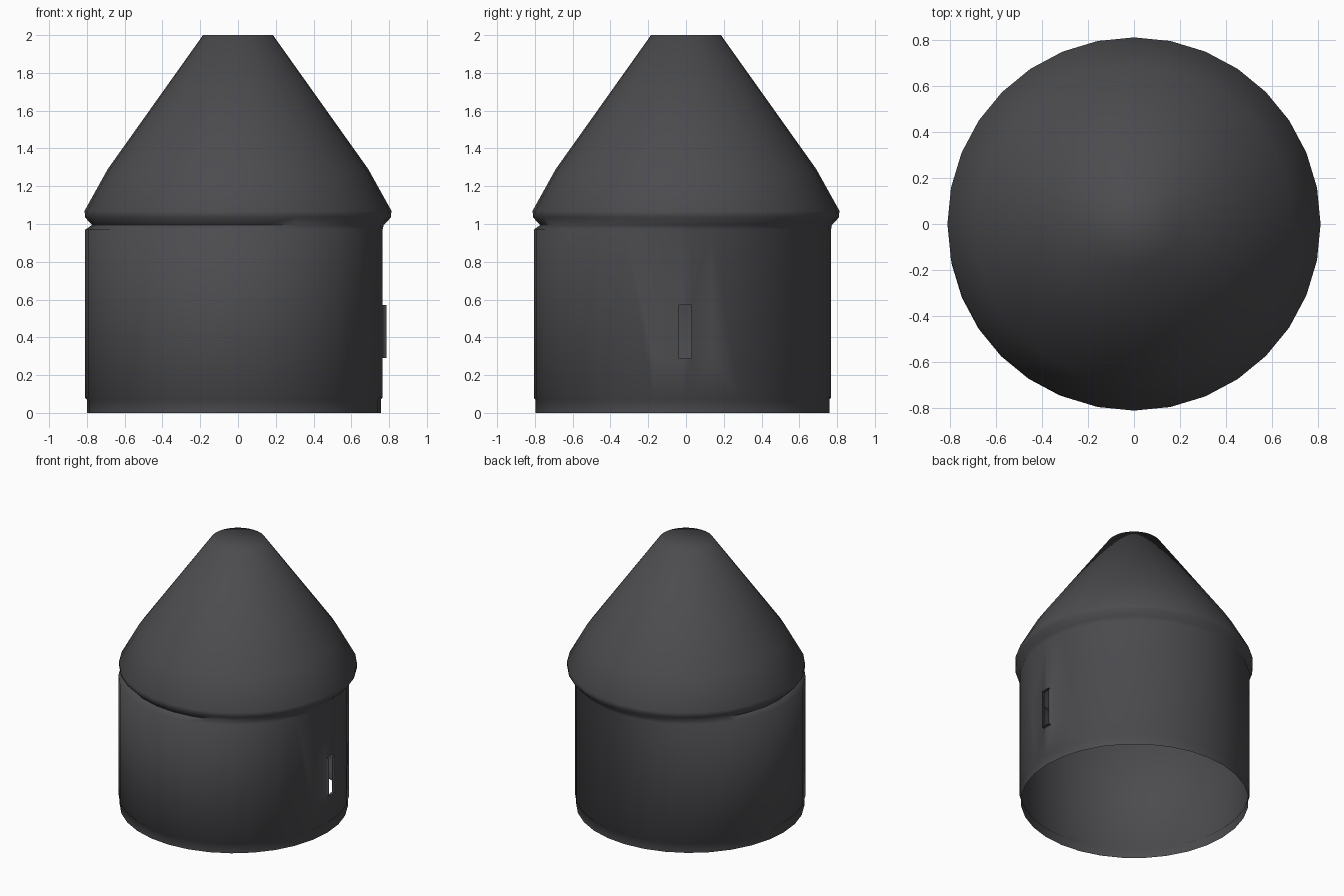
import bpy, bmesh, math
from mathutils import Vector

if "Cube" in bpy.data.objects:
    bpy.data.objects.remove(bpy.data.objects["Cube"])

mat = bpy.data.materials.new("dark grey")
mat.diffuse_color = (0.072, 0.072, 0.079, 1)
mat.use_nodes = True
mat.node_tree.nodes["Principled BSDF"].inputs["Base Color"].default_value = mat.diffuse_color
SIDES = 32
WALL = (-0.022, -0.019)   # wall axis, slightly off the roof axis
ROOF = (0, 0)

# (centre, radius, height) of each ring of the thin shell, open underneath
profile = [(WALL, 0.778, 0), (WALL, 0.778, 0.07), (WALL, 0.787, 0.08), (WALL, 0.787, 0.97),
           (ROOF, 0.772, 0.995), (ROOF, 0.81, 1.035), (ROOF, 0.812, 1.07),
           (ROOF, 0.69, 1.29), (ROOF, 0.185, 2.0)]

bm = bmesh.new()
rings = []
for (cx, cy), r, z in profile:
    rings.append([bm.verts.new((cx + r * math.cos(2 * math.pi * i / SIDES),
                                cy + r * math.sin(2 * math.pi * i / SIDES), z))
                  for i in range(SIDES)])
for a, b in zip(rings, rings[1:]):
    for i in range(SIDES):
        j = (i + 1) % SIDES
        bm.faces.new((a[i], a[j], b[j], b[i]))
bm.faces.new(rings[-1])   # flat tip

# Slot through the right side of the wall
Y0, Y1, Z0, Z1 = -0.04, 0.03, 0.29, 0.57


def near_slot():
    bm.normal_update()
    out = []
    for f in bm.faces:
        c = f.calc_center_median()
        if c.x > 0.72 and abs(c.y) < 0.15 and 0.08 < c.z < 0.97:
            out.append(f)
    return out


for co, no in (((0, Y0, 0), (0, 1, 0)), ((0, Y1, 0), (0, 1, 0)),
               ((0, 0, Z0), (0, 0, 1)), ((0, 0, Z1), (0, 0, 1))):
    fs = near_slot()
    geom = fs + list({e for f in fs for e in f.edges}) + list({v for f in fs for v in f.verts})
    bmesh.ops.bisect_plane(bm, geom=geom, plane_co=co, plane_no=no)

hole = [f for f in near_slot()
        if Y0 < f.calc_center_median().y < Y1 and Z0 < f.calc_center_median().z < Z1]
bmesh.ops.delete(bm, geom=hole, context='FACES')

# Raised rim around the slot
rim = [e for e in bm.edges if e.is_boundary and min(v.co.z for v in e.verts) > 0.1]
ext = bmesh.ops.extrude_edge_only(bm, edges=rim)
for v in ext["geom"]:
    if isinstance(v, bmesh.types.BMVert):
        v.co.x = 0.787

me = bpy.data.meshes.new("round_hut")
bm.to_mesh(me)
bm.free()
hut = bpy.data.objects.new("round_hut", me)
bpy.context.collection.objects.link(hut)
me.materials.append(mat)
hut.select_set(True)
bpy.context.view_layer.objects.active = hut
bpy.ops.object.shade_smooth_by_angle(angle=math.radians(85))
